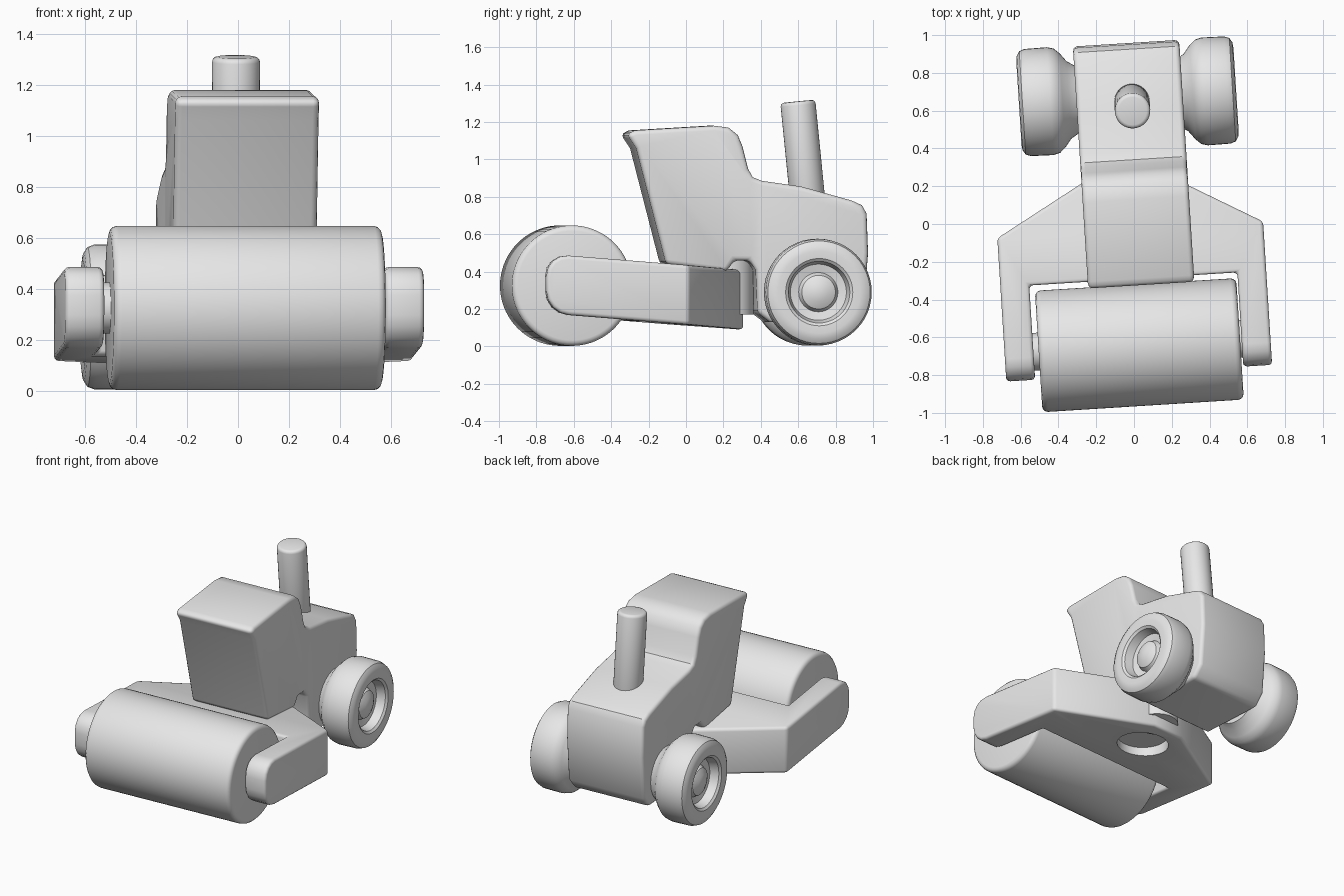
import bpy, bmesh, math
from mathutils import Matrix, Vector

if "Cube" in bpy.data.objects:
    bpy.data.objects.remove(bpy.data.objects["Cube"], do_unlink=True)

# Single plain grey material
grey = bpy.data.materials.new("light_grey")
grey.use_nodes = True
COL = (0.8, 0.8, 0.8, 1)
grey.diffuse_color = COL
grey.node_tree.nodes["Principled BSDF"].inputs["Base Color"].default_value = COL

# The whole machine is turned slightly about z
YAW = Matrix.Rotation(math.radians(3.6), 4, 'Z')


def bevel_sharp(bm, width, segments=3, limit=40):
    edges = [e for e in bm.edges if len(e.link_faces) == 2
             and e.calc_face_angle(0) > math.radians(limit)]
    bmesh.ops.bevel(bm, geom=edges, offset=width, segments=segments,
                    profile=0.5, affect='EDGES', clamp_overlap=True)


def finish(bm, name):
    bmesh.ops.recalc_face_normals(bm, faces=bm.faces)
    bm.transform(YAW)
    me = bpy.data.meshes.new(name)
    bm.to_mesh(me)
    bm.free()
    me.materials.append(grey)
    ob = bpy.data.objects.new(name, me)
    bpy.context.collection.objects.link(ob)
    smooth(ob)
    return ob


def smooth(ob):
    bpy.ops.object.select_all(action='DESELECT')
    ob.select_set(True)
    bpy.context.view_layer.objects.active = ob
    bpy.ops.object.shade_smooth_by_angle(angle=math.radians(35))


def prism(points, offset):
    """Closed outline pushed along an offset vector."""
    bm = bmesh.new()
    face = bm.faces.new([bm.verts.new(p) for p in points])
    ext = bmesh.ops.extrude_face_region(bm, geom=[face])
    verts = [g for g in ext["geom"] if isinstance(g, bmesh.types.BMVert)]
    bmesh.ops.translate(bm, verts=verts, vec=offset)
    bmesh.ops.recalc_face_normals(bm, faces=bm.faces)
    return bm


def cylinder(start, end, radius, bevel=0.0, sides=48):
    a, b = Vector(start), Vector(end)
    rot = (b - a).to_track_quat('Z', 'Y').to_matrix().to_4x4()
    bm = bmesh.new()
    bmesh.ops.create_cone(bm, cap_ends=True, segments=sides, radius1=radius,
                          radius2=radius, depth=(b - a).length,
                          matrix=Matrix.Translation((a + b) / 2) @ rot)
    if bevel:
        bevel_sharp(bm, bevel)
    return bm


def lathe_x(profile, centre, side, steps=48):
    """Spin (x, radius) points about the x axis."""
    bm = bmesh.new()
    verts = [bm.verts.new((x, 0, r)) for x, r in profile]
    edges = [bm.edges.new(p) for p in zip(verts, verts[1:])]
    bmesh.ops.spin(bm, geom=verts + edges, cent=(0, 0, 0), axis=(1, 0, 0),
                   angle=2 * math.pi, steps=steps)
    bmesh.ops.remove_doubles(bm, verts=bm.verts, dist=1e-4)
    bm.transform(Matrix.Translation(centre) @ Matrix.Diagonal((side, 1, 1, 1)))
    return bm


# Cab and engine hood in one side outline
BODY = [(-0.335, 1.135), (-0.29, 1.155), (0.13, 1.18), (0.21, 1.17), (0.26, 1.13),
        (0.285, 1.07), (0.315, 0.95), (0.34, 0.905), (0.39, 0.885), (0.6, 0.855),
        (0.87, 0.78), (0.925, 0.755), (0.95, 0.71), (0.958, 0.5), (0.935, 0.21),
        (0.87, 0.13), (0.43, 0.13), (0.365, 0.18), (0.355, 0.41), (0.32, 0.46),
        (0.24, 0.46), (0.2, 0.4), (-0.125, 0.44), (-0.285, 1.06)]
bm = prism([(-0.264, y, z) for y, z in BODY], (0.564, 0, 0))
bevel_sharp(bm, 0.025)
finish(bm, "cab_and_hood")

# Exhaust stack leaning forward
finish(cylinder((0.03, 0.65, 0.78), (0.03, 0.597, 1.31), 0.094, 0.02, 32),
       "exhaust_stack")

# Fork frame: outline in plan, tilted, with rounded arm ends
half = [(0.12, 0.3), (0.705, -0.03), (0.705, -0.79), (0.552, -0.79), (0.552, -0.29)]
plan = half + [(-x, y) for x, y in reversed(half)]
bm = prism([(x - 0.022, y, 0.114 - 0.08 * y) for x, y in plan], (0, 0, 0.318))
ends = [e for e in bm.edges if all(v.co.y < -0.78 for v in e.verts)
        and abs(e.verts[0].co.x - e.verts[1].co.x) > 0.1]
bmesh.ops.bevel(bm, geom=ends, offset=0.12, segments=4, profile=0.5,
                affect='EDGES', clamp_overlap=True)
bevel_sharp(bm, 0.02)
frame = finish(bm, "fork_frame")

# Round pocket under the frame
cutter = finish(cylinder((-0.03, 0.05, 0.0), (-0.03, 0.05, 0.18), 0.165), "pocket_cutter")
cutter.hide_render = True
mod = frame.modifiers.new("pocket", 'BOOLEAN')
mod.operation = 'DIFFERENCE'
mod.object = cutter
bpy.context.view_layer.objects.active = frame
bpy.ops.object.modifier_apply(modifier=mod.name)
bpy.data.objects.remove(cutter, do_unlink=True)
smooth(frame)

# Steering pivot between frame and body
finish(cylinder((0.01, 0.225, 0.17), (0.01, 0.225, 0.5), 0.135), "steering_pivot")

# Front drum and its axle
finish(cylinder((-0.546, -0.642, 0.325), (0.522, -0.642, 0.325), 0.322, 0.03, 72),
       "front_drum")
finish(cylinder((-0.62, -0.642, 0.325), (0.6, -0.642, 0.325), 0.1), "drum_axle")

# Rear wheels: tapered inside, dished outside with a domed hub
WHEEL = [(0.27, 0), (0.27, 0.18), (0.31, 0.205), (0.345, 0.25), (0.375, 0.277),
         (0.41, 0.286), (0.53, 0.284), (0.557, 0.274), (0.572, 0.25), (0.576, 0.22),
         (0.574, 0.18), (0.562, 0.165), (0.505, 0.15), (0.495, 0.105),
         (0.525, 0.09), (0.545, 0.05), (0.552, 0)]
for side, name in ((1, "left"), (-1, "right")):
    finish(lathe_x(WHEEL, (0.008, 0.677, 0.29), side), name + "_rear_wheel")
finish(cylinder((-0.35, 0.677, 0.29), (0.36, 0.677, 0.29), 0.13), "rear_axle")
